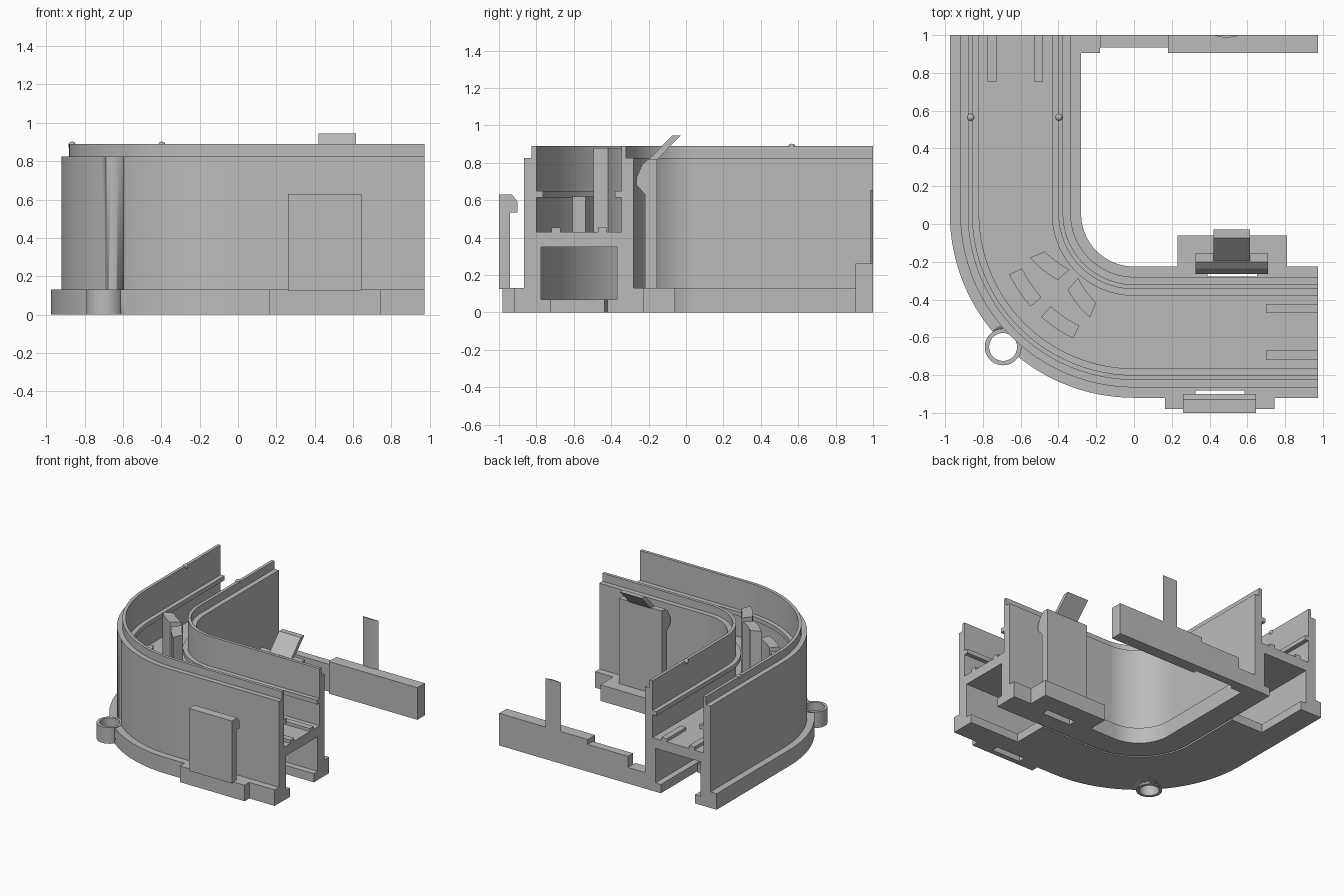
import bpy, bmesh, math

if "Cube" in bpy.data.objects:
    bpy.data.objects.remove(bpy.data.objects["Cube"])

CX, CY, R = 0.0, 0.055, 0.975      # bend centre and outer bend radius
W = 0.695                          # full width of the track
XE, YE = 0.973, 1.0                # ends of the two arms

mat = bpy.data.materials.new("grey_plastic")
mat.diffuse_color = (0.5, 0.5, 0.5, 1)
mat.use_nodes = True
mat.node_tree.nodes["Principled BSDF"].inputs["Base Color"].default_value = mat.diffuse_color


def finish(name, bm, smooth=False):
    bmesh.ops.recalc_face_normals(bm, faces=bm.faces)
    me = bpy.data.meshes.new(name)
    bm.to_mesh(me)
    bm.free()
    me.materials.append(mat)
    ob = bpy.data.objects.new(name, me)
    bpy.context.collection.objects.link(ob)
    if smooth:
        bpy.ops.object.select_all(action='DESELECT')
        ob.select_set(True)
        bpy.context.view_layer.objects.active = ob
        bpy.ops.object.shade_smooth_by_angle(angle=math.radians(25))
    return ob


def loft(name, rings, smooth=False, closed=False):
    """Skin a list of equal-length rings of points."""
    bm = bmesh.new()
    vs = [[bm.verts.new(p) for p in ring] for ring in rings]
    n = len(vs[0])
    pairs = list(zip(vs, vs[1:])) + ([(vs[-1], vs[0])] if closed else [])
    for a, b in pairs:
        for i in range(n):
            j = (i + 1) % n
            bm.faces.new((a[i], a[j], b[j], b[i]))
    if not closed:
        bm.faces.new(vs[0])
        bm.faces.new(vs[-1][::-1])
    return finish(name, bm, smooth)


def box(name, x0, x1, y0, y1, z0, z1):
    return loft(name, [[(x0, y0, z), (x1, y0, z), (x1, y1, z), (x0, y1, z)] for z in (z0, z1)])


def side_profile(name, pts, x0, x1):
    return loft(name, [[(x, y, z) for y, z in pts] for x in (x0, x1)])


def circle(cx, cy, r, z, n=40):
    return [(cx + r * math.cos(2 * math.pi * i / n), cy + r * math.sin(2 * math.pi * i / n), z)
            for i in range(n)]


def sweep(name, prof, y_start, x_end, n=32):
    """Sweep a (distance from outer edge, height) profile along the L path."""
    rings = [[(CX - R + s, y_start, z) for s, z in prof]]
    for i in range(n + 1):
        a = math.pi / 2 * i / n
        rings.append([(CX - (R - s) * math.cos(a), CY - (R - s) * math.sin(a), z) for s, z in prof])
    rings.append([(x_end, CY - R + s, z) for s, z in prof])
    return loft(name, rings, True)


def cut(target, cutter):
    m = target.modifiers.new("cut", 'BOOLEAN')
    m.operation = 'DIFFERENCE'
    m.solver = 'EXACT'
    m.object = cutter
    cutter.hide_render = True
    cutter.hide_viewport = True


# Track body: stepped walls around an upper channel and a lower channel
left = [(0.195, 0), (0, 0), (0, 0.13), (0.055, 0.13), (0.055, 0.825), (0.095, 0.825),
        (0.095, 0.89), (0.12, 0.89), (0.12, 0.65), (0.155, 0.65), (0.155, 0.615),
        (0.12, 0.615), (0.12, 0.43)]
lower = [(0.145, 0.35), (0.145, 0.07), (0.195, 0.07)]
flip = lambda pts: [(W - s, z) for s, z in reversed(pts)]
body = sweep("track_body", left + flip(left) + flip(lower) + lower, YE, XE)

# Underside cover, stopping short of both ends
sweep("bottom_cover", [(0.195, 0), (0.485, 0), (0.485, 0.07), (0.195, 0.07)], 0.55, 0.52)

# Screw ring on the outside of the bend, with clearance groove in the wall
RX, RY = -0.693, -0.651
cut(body, loft("ring_clearance_cutter", [circle(RX, RY, 0.097, z) for z in (-0.1, 0.824)], True))
loft("screw_ring", [circle(RX, RY, r, z) for r, z in
                    ((0.097, 0), (0.097, 0.13), (0.074, 0.13), (0.074, 0))], True, True)


# Curved guides on the channel floor, mirrored about the bend's diagonal
def guide(name, r0, r1, flare, side, d0, d1, top):
    rings = []
    for i in range(9):
        t = i / 8
        d = d0 + (d1 - d0) * t
        a = math.radians(45 + side * d)
        c, s = math.cos(a), math.sin(a)
        ra, rb = r0 + flare * t, r1 + flare * t
        rings.append([(CX - r * c, CY - r * s, z) for r, z in
                      ((ra, 0.425), (rb, 0.425), (rb, top), (ra, top))])
    loft(name, rings, True)


for side, tag in ((-1, "rear"), (1, "front")):
    guide("outer_guide_" + tag, 0.66, 0.735, 0, side, 3, 19, 0.62)
    guide("inner_guide_" + tag, 0.45, 0.535, 0.063, side, 4, 22, 0.88)

# Raised contact rails on the floor at both arm ends
for i, (y, x) in enumerate(((-0.447, -0.505), (-0.695, -0.752))):
    box(f"front_rail_{i}", 0.70, XE, y - 0.024, y + 0.024, 0.425, 0.455)
    box(f"side_rail_{i}", x - 0.024, x + 0.024, 0.755, YE, 0.425, 0.455)

# Locating bumps on the rims
for i, x in enumerate((-0.865, -0.397)):
    bm = bmesh.new()
    bmesh.ops.create_uvsphere(bm, u_segments=16, v_segments=8, radius=0.02)
    bmesh.ops.translate(bm, verts=bm.verts, vec=(x, 0.565, 0.882))
    finish(f"rim_bump_{i}", bm, True)

# Front clip: foot, upright plate with hooked top, slot behind it
front_foot = box("front_clip_foot", 0.165, 0.745, -0.98, -0.90, 0, 0.13)
side_profile("front_clip_plate", [(-1, 0.125), (-0.94, 0.125), (-0.94, 0.535), (-0.9, 0.535),
                                  (-0.9, 0.59), (-0.93, 0.63), (-1, 0.63)], 0.26, 0.645)
slot = box("front_slot_cutter", 0.325, 0.585, -0.938, -0.882, -0.1, 0.2)
cut(body, slot)
cut(front_foot, slot)

# Back clip: foot, upright plate with hook, slanted release lever
back_foot = box("back_clip_foot", 0.23, 0.81, -0.25, -0.06, 0, 0.13)
side_profile("back_clip_plate", [(-0.155, 0.125), (-0.155, 0.82), (-0.2, 0.82), (-0.235, 0.79),
                                 (-0.265, 0.72), (-0.265, 0.68), (-0.218, 0.63),
                                 (-0.218, 0.125)], 0.325, 0.71)
side_profile("release_lever", [(-0.2, 0.815), (-0.155, 0.815), (-0.03, 0.945),
                               (-0.075, 0.945)], 0.42, 0.615)
slot = box("back_slot_cutter", 0.39, 0.65, -0.279, -0.222, -0.1, 0.2)
cut(body, slot)
cut(back_foot, slot)

# Rear bar joined to the side arm, with its thin upright strip
box("rear_bar", 0.18, XE, 0.905, 1, 0, 0.26)
box("rear_bar_middle", -0.18, 0.18, 0.935, 1, 0, 0.22)
box("rear_bar_joint", -0.28, -0.18, 0.905, 1, 0, 0.13)
arc = [(0.49 + 0.07 * t, 1 - 0.013 * (1 - t * t)) for t in (-1, -0.6, -0.2, 0.2, 0.6, 1)]
loft("rear_strip", [[(x, y, z) for x, y in arc] for z in (0.2, 0.655)])
